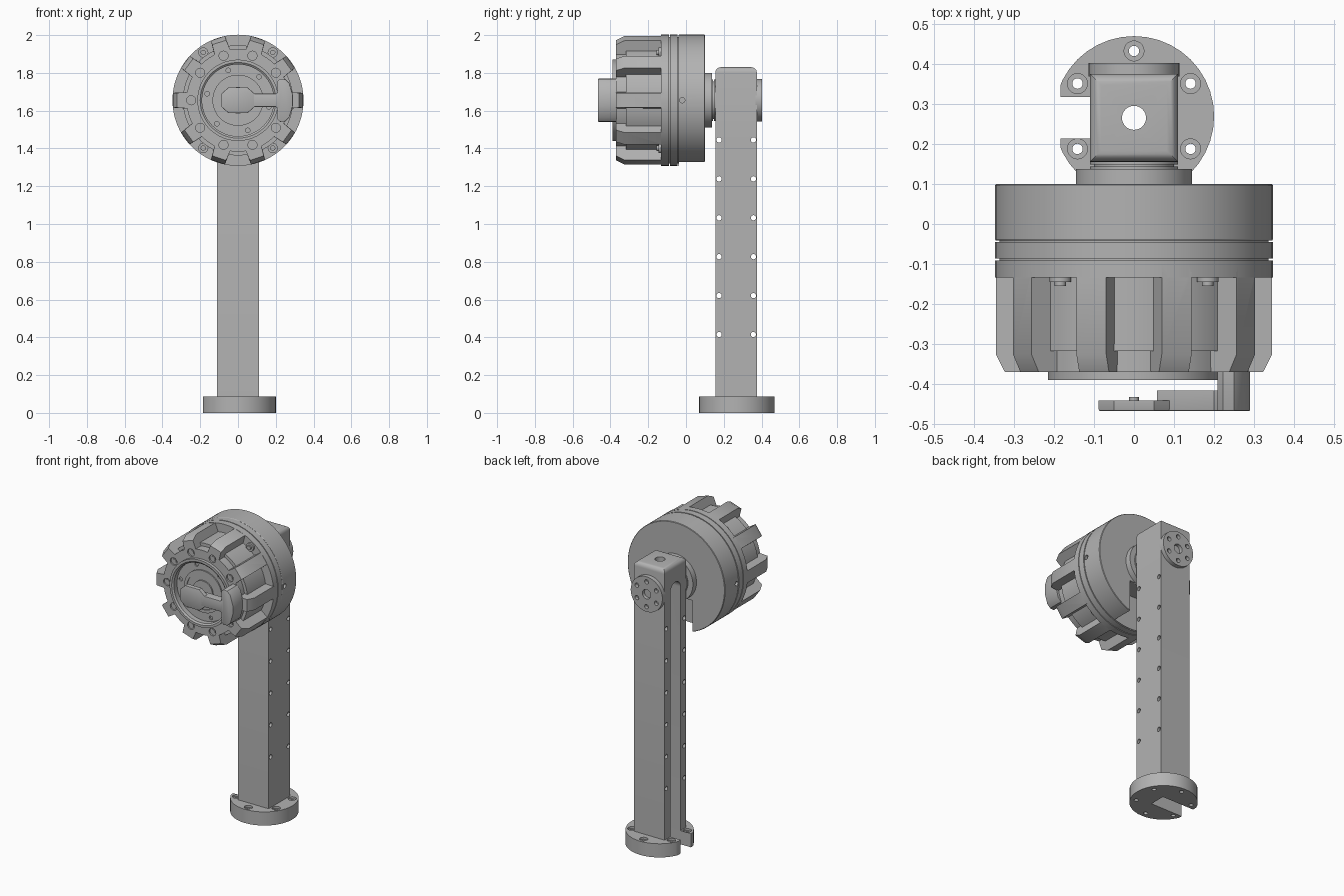
import bpy, bmesh
from math import pi, sin, cos, radians
from mathutils import Matrix, Vector

if "Cube" in bpy.data.objects:
    bpy.data.objects.remove(bpy.data.objects["Cube"])

grey = bpy.data.materials.new("machined grey")
grey.use_nodes = True
grey.diffuse_color = (0.45, 0.45, 0.45, 1)
grey.node_tree.nodes["Principled BSDF"].inputs["Base Color"].default_value = grey.diffuse_color

HZ = 1.655   # height of the head axis
AY = 0.265   # depth of the column axis
TURN = {"x": Matrix.Rotation(pi / 2, 4, "Y"), "y": Matrix.Rotation(-pi / 2, 4, "X"),
        "z": Matrix.Identity(4)}


def finish(name, bm):
    bmesh.ops.recalc_face_normals(bm, faces=bm.faces)
    mesh = bpy.data.meshes.new(name)
    bm.to_mesh(mesh)
    bm.free()
    mesh.materials.append(grey)
    ob = bpy.data.objects.new(name, mesh)
    bpy.context.collection.objects.link(ob)
    return ob


def add_cyl(bm, centre, r, length, axis, sides=20):
    bmesh.ops.create_cone(bm, cap_ends=True, segments=sides, radius1=r, radius2=r,
                          depth=length, matrix=Matrix.Translation(centre) @ TURN[axis])


def add_box(bm, low, high):
    low, high = Vector(low), Vector(high)
    mat = Matrix.Translation((low + high) / 2) @ Matrix.Diagonal((*(high - low), 1))
    return bmesh.ops.create_cube(bm, size=1, matrix=mat)["verts"]


def add_prism(bm, points, offset):
    """Fill an outline of 3D points and extrude it along offset."""
    face = bm.faces.new([bm.verts.new(p) for p in points])
    out = bmesh.ops.extrude_face_region(bm, geom=[face], use_keep_orig=True)
    new = [v for v in out["geom"] if isinstance(v, bmesh.types.BMVert)]
    bmesh.ops.translate(bm, verts=new, vec=offset)
    return list(face.verts) + new


def lathe(name, profile, sides=96):
    """Spin (radius, y) points around the head axis."""
    bm = bmesh.new()
    verts = [bm.verts.new((r, y, HZ)) for r, y in profile]
    edges = [bm.edges.new(pair) for pair in zip(verts, verts[1:])]
    bmesh.ops.spin(bm, geom=verts + edges, cent=(0, 0, HZ), axis=(0, 1, 0),
                   angle=2 * pi, steps=sides, use_duplicate=False)
    bmesh.ops.remove_doubles(bm, verts=bm.verts, dist=0.0005)
    return finish(name, bm)


def boolean(ob, bm, operation="DIFFERENCE"):
    tool = finish("cutter", bm)
    tool.hide_render = True
    mod = ob.modifiers.new("cut", "BOOLEAN")
    mod.object, mod.operation, mod.solver = tool, operation, "EXACT"
    mod.use_self = True
    bpy.context.view_layer.objects.active = ob
    bpy.ops.object.modifier_apply(modifier=mod.name)
    bpy.data.objects.remove(tool)


def ring(count, radius, start=0.0):
    """Evenly spaced (x, z) points around the head axis, angles from the top."""
    for k in range(count):
        a = radians(start) + 2 * pi * k / count
        yield radius * sin(a), HZ + radius * cos(a)


def add_channel(bm):
    """Open slot along the -x side, rounded at the top."""
    add_box(bm, (-0.3, 0.213, -0.1), (0.045, 0.317, 1.66))


# Base flange with a slot, a trimmed side and counterbored holes
bm = bmesh.new()
add_cyl(bm, (0, AY + 0.004, 0.044), 0.2, 0.088, "z", 40)
base = finish("base_flange", bm)
bm = bmesh.new()
add_channel(bm)
boolean(base, bm)
bm = bmesh.new()
add_box(bm, (-0.3, 0, -0.1), (-0.184, 0.6, 0.2))
boolean(base, bm)
for r, z in ((0.013, 0.05), (0.025, 0.135)):
    bm = bmesh.new()
    for k in range(6):
        a = k * pi / 3
        add_cyl(bm, (0.163 * sin(a), AY + 0.004 + 0.163 * cos(a), z), r,
                0.3 if r < 0.02 else 0.12, "z")
    boolean(base, bm)

# Column: square tube, rounded top, open channel and rows of small holes
bm = bmesh.new()
add_box(bm, (-0.11, 0.155, 0.086), (0.11, 0.375, 1.83))
top = [e for e in bm.edges if all(v.co.z > 1.8 for v in e.verts)]
bmesh.ops.bevel(bm, geom=top, offset=0.028, segments=5, profile=0.5, affect="EDGES")
column = finish("column", bm)
bm = bmesh.new()
add_channel(bm)
boolean(column, bm)
bm = bmesh.new()
add_cyl(bm, (-0.1275, AY, 1.66), 0.052, 0.345, "x", 32)
boolean(column, bm)
bm = bmesh.new()
add_cyl(bm, (0, AY, 1.75), 0.03, 0.3, "z", 32)
for k in range(6):
    for y in (0.175, 0.357):
        add_cyl(bm, (0, y, 0.415 + 0.206 * k), 0.014, 0.5, "x", 16)
boolean(column, bm)

# Back hub with bolt circle and centre bore
bm = bmesh.new()
add_cyl(bm, (0, 0.385, HZ), 0.113, 0.034, "y", 64)
hub = finish("rear_hub", bm)
bm = bmesh.new()
add_cyl(bm, (0, 0.4, HZ), 0.03, 0.04, "y", 32)
for x, z in ring(6, 0.08):
    add_cyl(bm, (x, 0.4, z), 0.014, 0.04, "y")
boolean(hub, bm)

# Front hub joining the column to the head
front_hub = lathe("front_hub", [(0, 0.09), (0.145, 0.09), (0.145, 0.137), (0.11, 0.137),
                                (0.11, 0.143), (0.1, 0.143), (0.1, 0.148), (0.11, 0.148),
                                (0.11, 0.158), (0, 0.158)])

# Rear cap with a notch that clears the column
cap = lathe("rear_cap", [(0, -0.041), (0.345, -0.041), (0.347, -0.038), (0.347, 0.097),
                         (0.344, 0.1), (0, 0.1)])
bm = bmesh.new()
add_box(bm, (-0.115, -0.036, 1.2), (0.115, 0.2, 1.53))
boolean(cap, bm)
bm = bmesh.new()
add_cyl(bm, (0.35, -0.02, HZ), 0.014, 0.06, "x")
add_cyl(bm, (-0.35, -0.02, HZ), 0.014, 0.06, "x")
boolean(cap, bm)

# Head body: grooved rings, drum and recessed front face
body = lathe("head_body", [
    (0, -0.36), (0.07, -0.36), (0.07, -0.352), (0.115, -0.352), (0.115, -0.358),
    (0.135, -0.358), (0.135, -0.35), (0.19, -0.35), (0.19, -0.382), (0.2, -0.39),
    (0.215, -0.39), (0.215, -0.37), (0.272, -0.37), (0.272, -0.317), (0.292, -0.317),
    (0.292, -0.133), (0.347, -0.133), (0.347, -0.091), (0.336, -0.091), (0.336, -0.086),
    (0.347, -0.086), (0.347, -0.045), (0.336, -0.045), (0.336, -0.04), (0, -0.04)])

# Ten tapered ribs fused to the drum
bm = bmesh.new()
side = [(-0.12, 0.23), (-0.12, 0.345), (-0.325, 0.345), (-0.37, 0.322), (-0.37, 0.23)]
for k in range(10):
    verts = add_prism(bm, [(-0.046, y, r) for y, r in side], (0.092, 0, 0))
    for v in verts:
        if v.co.z > 0.3:
            v.co.x *= 0.85
    bmesh.ops.transform(bm, verts=verts, matrix=Matrix.Translation((0, 0, HZ))
                        @ Matrix.Rotation(radians(18 + 36 * k), 4, "Y"))
boolean(body, bm, "UNION")

# Bolt recesses on the ribs and in the front face
bm = bmesh.new()
for x, z in ring(10, 0.248, 18):
    add_cyl(bm, (x, -0.372, z), 0.024, 0.024, "y")
for x, z in ring(6, 0.167, 42):
    add_cyl(bm, (x, -0.352, z), 0.012, 0.024, "y", 16)
boolean(body, bm)

# Bolt heads inside the rib recesses and bosses between the ribs
bm = bmesh.new()
for x, z in ring(10, 0.248, 18):
    add_cyl(bm, (x, -0.36, z), 0.015, 0.012, "y", 16)
bolts = finish("rib_bolts", bm)
bm = bmesh.new()
for a in (36, 144, 216, 324):
    x, z = next(ring(1, 0.313, a))
    add_cyl(bm, (x, -0.135, z), 0.027, 0.02, "y")
    add_cyl(bm, (x, -0.145, z), 0.014, 0.02, "y", 16)
bosses = finish("bay_bosses", bm)

# Front bracket: thin knob, arm and thick outer block
def slab(name, half, y0, y1):
    """Mirror an upper (x, z) outline across the axis and extrude along y."""
    pts = half + [(x, -z) for x, z in reversed(half)]
    b = bmesh.new()
    add_prism(b, [(x, y0, HZ + z) for x, z in pts], (0, y1 - y0, 0))
    edges = [e for e in b.edges if all(abs(v.co.y - y0) < 1e-4 for v in e.verts)]
    bmesh.ops.bevel(b, geom=edges, offset=0.004, segments=2, profile=0.5, affect="EDGES")
    return finish(name, b)


knob = slab("bracket_knob", [(-0.088, 0.035), (-0.05, 0.068), (0.05, 0.068),
                             (0.088, 0.035)], -0.467, -0.44)
arm = slab("bracket_arm", [(0.058, 0.035), (0.2, 0.035), (0.225, 0.055)], -0.467, -0.415)
block = slab("bracket_block", [(0.208, 0.055), (0.208, 0.1), (0.222, 0.114), (0.25, 0.112),
                               (0.272, 0.09), (0.29, 0.03)], -0.467, -0.365)
bm = bmesh.new()
add_cyl(bm, (0, -0.437, HZ), 0.012, 0.01, "y")
pin = finish("knob_pin", bm)

# Smooth round surfaces, keep machined edges crisp
bpy.ops.object.select_all(action="DESELECT")
for ob in (base, column, hub, front_hub, cap, body, bolts, bosses, knob, arm, block, pin):
    ob.select_set(True)
    bpy.context.view_layer.objects.active = ob
bpy.ops.object.shade_smooth_by_angle(angle=radians(30))
